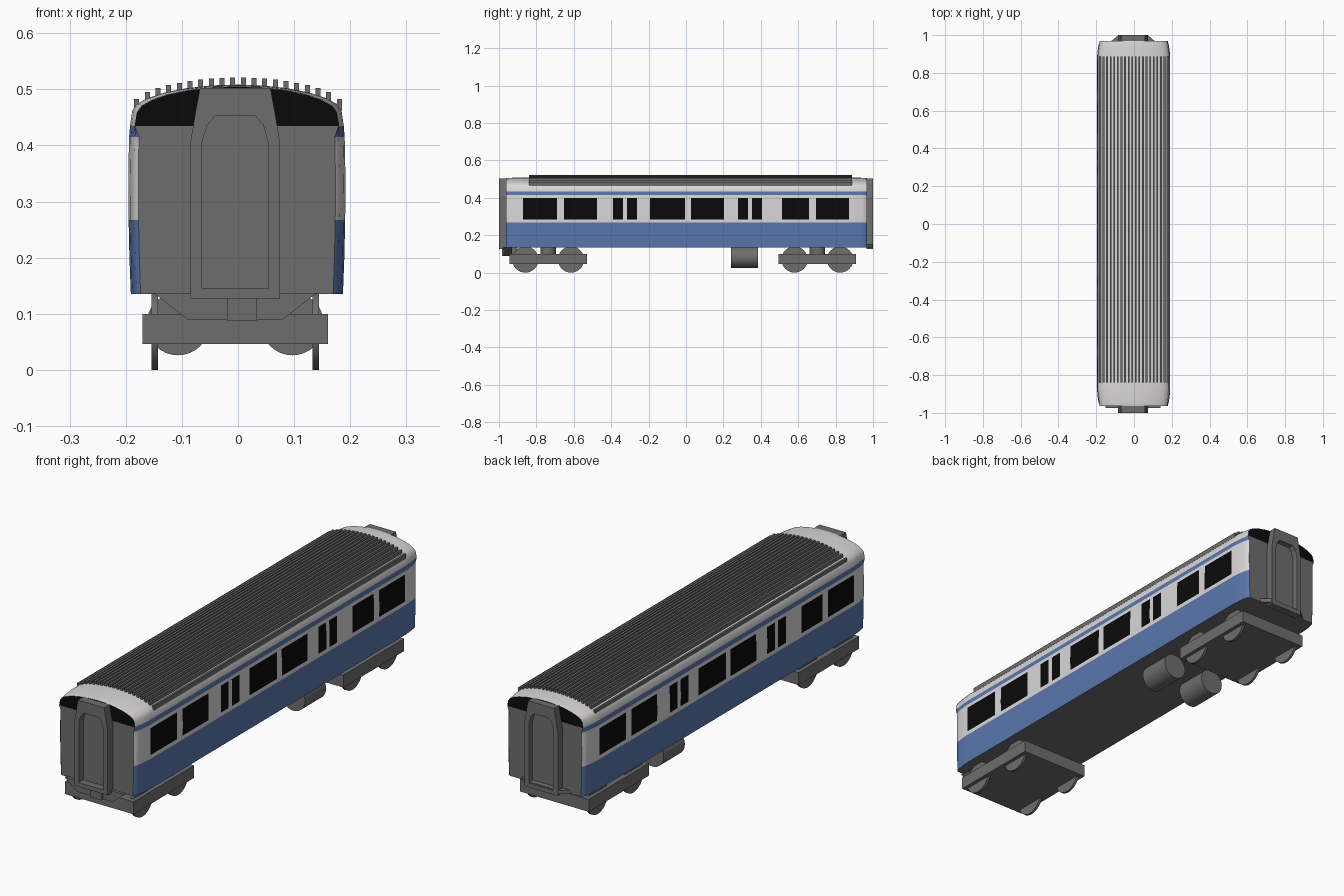
import bpy, bmesh, math

if "Cube" in bpy.data.objects:
    bpy.data.objects.remove(bpy.data.objects["Cube"])


def material(name, rgb):
    m = bpy.data.materials.new(name)
    m.diffuse_color = (*rgb, 1)
    m.use_nodes = True
    m.node_tree.nodes["Principled BSDF"].inputs["Base Color"].default_value = m.diffuse_color
    return m


LIGHT = material("light_grey", (0.70, 0.68, 0.68))
BLUE = material("blue", (0.10, 0.185, 0.42))
BLACK = material("black", (0.003, 0.003, 0.003))
GREY = material("mid_grey", (0.155, 0.155, 0.155))
CX = -0.005  # centre line of the ends and running gear


def finish(name, bm, mats, smooth=True):
    bmesh.ops.recalc_face_normals(bm, faces=bm.faces)
    me = bpy.data.meshes.new(name)
    bm.to_mesh(me)
    bm.free()
    for m in mats:
        me.materials.append(m)
    ob = bpy.data.objects.new(name, me)
    bpy.context.collection.objects.link(ob)
    if smooth:
        bpy.ops.object.select_all(action='DESELECT')
        ob.select_set(True)
        bpy.context.view_layer.objects.active = ob
        bpy.ops.object.shade_smooth_by_angle(angle=math.radians(30))
    return ob


def prism(name, a, b, pts_a, pts_b, mat=GREY):
    """Solid between an (x, z) outline at y=a and another at y=b."""
    bm = bmesh.new()
    ra = [bm.verts.new((x, a, z)) for x, z in pts_a]
    rb = [bm.verts.new((x, b, z)) for x, z in pts_b]
    n = len(ra)
    bm.faces.new(ra)
    bm.faces.new(rb[::-1])
    for i in range(n):
        j = (i + 1) % n
        bm.faces.new((ra[i], ra[j], rb[j], rb[i]))
    return finish(name, bm, [mat], False)


def box(name, x0, x1, y0, y1, z0, z1, mat=GREY):
    pts = [(x0, z0), (x1, z0), (x1, z1), (x0, z1)]
    return prism(name, y0, y1, pts, pts, mat)


def cylinder(name, center, r, depth, axis='Z'):
    bm = bmesh.new()
    bmesh.ops.create_cone(bm, cap_ends=True, segments=32, radius1=r, radius2=r, depth=depth)
    ob = finish(name, bm, [GREY])
    ob.location = center
    if axis == 'X':
        ob.rotation_euler = (0, math.pi / 2, 0)
    if axis == 'Y':
        ob.rotation_euler = (math.pi / 2, 0, 0)
    return ob


# Body shell: one lofted cross-section, coloured by height and window position
WINDOWS = [(-0.872, -0.69), (-0.652, -0.476), (-0.39, -0.337), (-0.315, -0.262),
           (-0.193, -0.005), (0.027, 0.203), (0.278, 0.332), (0.353, 0.406),
           (0.513, 0.658), (0.695, 0.872)]
PROFILE = [(0.1890, 0.135), (0.1915, 0.20), (0.1930, 0.267), (0.1932, 0.284),
           (0.1935, 0.34), (0.1925, 0.40), (0.1920, 0.415), (0.1905, 0.435),
           (0.1865, 0.462), (0.178, 0.474), (0.16, 0.484), (0.13, 0.494),
           (0.09, 0.502), (0.045, 0.507)]
TOP = 0.5085
Y0, Y1 = -0.963, 0.968
ENDS = [(0.0, 0.908), (0.008, 0.945), (0.025, 0.965), (0.05, 0.985), (0.085, 1.0)]


def body():
    ys = [(Y0 + d, s) for d, s in ENDS] + [(Y1 - d, s) for d, s in ENDS]
    for a, b in WINDOWS:
        ys += [(a, 1), (b, 1), (-a, 1), (-b, 1)]
    ys = sorted(set(ys))
    bm = bmesh.new()
    n = len(PROFILE)
    rings = []
    for y, s in ys:
        def wide(x, z):
            k = s if z < 0.43 else max(s, 0.955)
            return x * k
        drop = 0.004 * (1 - s) / 0.092
        half = [(wide(x, z), z) for x, z in PROFILE]
        pts = half + [(0, TOP)] + [(-x, z) for x, z in half[::-1]]
        rings.append([bm.verts.new((x - 0.002, y, z - drop * (z > 0.45))) for x, z in pts])

    def face(vs, mi):
        bm.faces.new(vs).material_index = mi

    for (ya, _), (yb, _), ra, rb in zip(ys, ys[1:], rings, rings[1:]):
        ym = (ya + yb) / 2
        for i in range(2 * n):
            z = (ra[i].co.z + ra[i + 1].co.z) / 2
            side = 1 if i < n else -1  # the left side is the right side turned round
            mi = 1 if z < 0.267 or 0.415 < z < 0.435 else 0
            if 0.284 < z < 0.40 and any(a < ym * side < b for a, b in WINDOWS):
                mi = 2
            face((ra[i], ra[i + 1], rb[i + 1], rb[i]), mi)
        face((ra[0], rb[0], rb[-1], ra[-1]), 3)  # floor
    for r in (rings[0], rings[-1]):  # grey end walls with a black brow
        for i in range(n):
            mi = 2 if r[i].co.z > 0.43 else 3
            if i == n - 1:
                face((r[i], r[n], r[n + 1]), mi)
            else:
                face((r[i], r[i + 1], r[2 * n - i - 1], r[2 * n - i]), mi)
    finish("carriage_body", bm, [LIGHT, BLUE, BLACK, GREY])


body()


# Roof ribs following the roof curve
def roof_z(x):
    pts = [(0, TOP)] + PROFILE[:7:-1]
    for (xa, za), (xb, zb) in zip(pts, pts[1:]):
        if xa <= x <= xb:
            return za + (zb - za) * (x - xa) / (xb - xa)
    return pts[-1][1]


RIBS = 20
for i in range(RIBS):
    x = -0.1805 + 0.361 * i / (RIBS - 1)
    top = roof_z(abs(x)) + 0.0125
    box(f"roof_rib_{i + 1}", x - 0.0045, x + 0.0045, -0.84, 0.887, top - 0.021, top)


# Gangway frames with a recessed door at both ends
def mirrored(half):
    return [(CX + x, z) for x, z in half] + [(CX - x, z) for x, z in half[::-1]]


OUTER = mirrored([(-0.08, 0.127), (-0.08, 0.405), (-0.072, 0.452), (-0.063, 0.502)])
INNER = mirrored([(-0.059, 0.145), (-0.059, 0.405), (-0.05, 0.436), (-0.035, 0.453)])


def gangway(name, y_out, y_in):
    bm = bmesh.new()
    loops = [[bm.verts.new((x, y, z)) for x, z in p]
             for p, y in ((OUTER, y_in), (OUTER, y_out), (INNER, y_out), (INNER, y_in))]
    n = len(OUTER)
    for a, b in zip(loops, loops[1:] + loops[:1]):
        for i in range(n):
            j = (i + 1) % n
            bm.faces.new((a[i], a[j], b[j], b[i]))
    finish(name, bm, [GREY], False)


for end, s, wall in (("front", -1, Y0), ("rear", 1, Y1)):
    gangway(f"{end}_gangway_frame", s * 1.0, wall - s * 0.003)
    prism(f"{end}_gangway_door", wall - s * 0.003, wall + s * 0.006, INNER, INNER)

# Front skirt and coupler, rear step plate
skirt = mirrored([(-0.145, 0.137), (-0.085, 0.09)])
prism("front_skirt", -0.975, -0.93, skirt, skirt)
box("front_coupler", -0.02, 0.034, -0.985, -0.90, 0.088, 0.137)
plate_wide = mirrored([(-0.125, 0.135), (-0.125, 0.15)])
plate_slim = mirrored([(-0.08, 0.135), (-0.08, 0.15)])
prism("rear_step_plate", 0.96, 0.998, plate_wide, plate_slim)

# Bogies: frame, pivot, four wheels
for end, yc in (("front", -0.737), ("rear", 0.702)):
    box(f"{end}_bogie_frame", CX - 0.165, CX + 0.165, yc - 0.207, yc + 0.207, 0.046, 0.1)
    cylinder(f"{end}_bogie_pivot", (CX, yc, 0.118), 0.041, 0.045)
    for dy in (-0.122, 0.122):
        for sx in (-1, 1):
            cylinder(f"{end}_wheel", (CX + sx * 0.1435, yc + dy, 0.07), 0.07, 0.011, 'X')

# Pair of underfloor tanks
for sx in (-1, 1):
    cylinder("underfloor_tank", (CX + sx * 0.102, 0.313, 0.082), 0.056, 0.145, 'Y')
